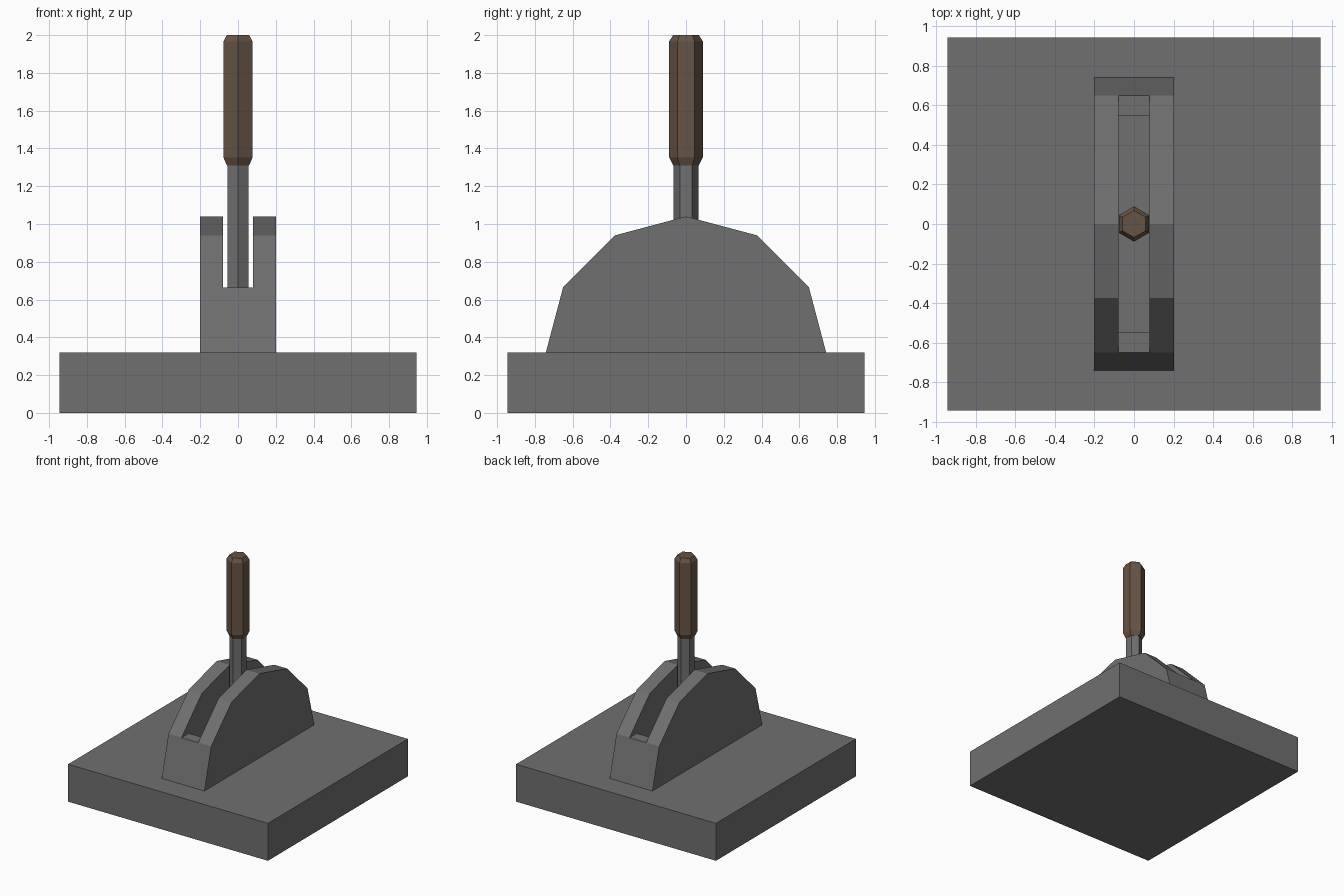
import bpy, bmesh, math

if "Cube" in bpy.data.objects:
    bpy.data.objects.remove(bpy.data.objects["Cube"])


def material(name, rgb):
    m = bpy.data.materials.new(name)
    m.diffuse_color = (*rgb, 1.0)
    m.use_nodes = True
    m.node_tree.nodes["Principled BSDF"].inputs["Base Color"].default_value = m.diffuse_color
    return m


grey = material("grey metal", (0.16, 0.16, 0.162))
brown = material("brown grip", (0.135, 0.088, 0.059))


def finish(name, bm, mat):
    bmesh.ops.recalc_face_normals(bm, faces=bm.faces)
    mesh = bpy.data.meshes.new(name)
    bm.to_mesh(mesh)
    bm.free()
    mesh.materials.append(mat)
    ob = bpy.data.objects.new(name, mesh)
    bpy.context.collection.objects.link(ob)
    return ob


def extrude_x(name, profile, half_width, mat):
    """Extrude a (y, z) outline symmetrically along x."""
    bm = bmesh.new()
    face = bm.faces.new([bm.verts.new((-half_width, y, z)) for y, z in profile])
    out = bmesh.ops.extrude_face_region(bm, geom=[face])
    for v in out["geom"]:
        if isinstance(v, bmesh.types.BMVert):
            v.co.x = half_width
    return finish(name, bm, mat)


def hex_rod(name, rings, mat):
    """Stack six-sided rings of (radius, z), corners pointing along y."""
    bm = bmesh.new()
    loops = [[bm.verts.new((r * math.sin(math.radians(60 * i)),
                            r * math.cos(math.radians(60 * i)), z))
              for i in range(6)] for r, z in rings]
    for a, b in zip(loops, loops[1:]):
        for i in range(6):
            j = (i + 1) % 6
            bm.faces.new((a[i], a[j], b[j], b[i]))
    bm.faces.new(loops[0])
    bm.faces.new(loops[-1])
    return finish(name, bm, mat)


# Square base slab
extrude_x("base", [(-0.945, 0), (0.945, 0), (0.945, 0.32), (-0.945, 0.32)], 0.945, grey)

# Arched housing, half of a twelve-sided disc
half = [(0.742, 0.32), (0.65, 0.667), (0.375, 0.94)]
outline = half + [(0, 1.04)] + [(-y, z) for y, z in reversed(half)]
housing = extrude_x("housing", outline, 0.202, grey)

# Slot with a ledge at each end and a deep pit between
side = [(0.55, 0.25), (0.55, 0.665), (1.0, 0.665), (1.0, 1.2)]
cutter = extrude_x("slot_cutter", side + [(-y, z) for y, z in reversed(side)], 0.079, grey)
cutter.hide_render = True
cutter.hide_viewport = True
slot = housing.modifiers.new("slot", "BOOLEAN")
slot.operation = "DIFFERENCE"
slot.solver = "EXACT"
slot.object = cutter

# Lever shaft and chamfered grip
hex_rod("lever_shaft", [(0.065, 0.30), (0.065, 1.33)], grey)
hex_rod("lever_grip", [(0.068, 1.31), (0.089, 1.352), (0.089, 1.967), (0.068, 2.0)], brown)
